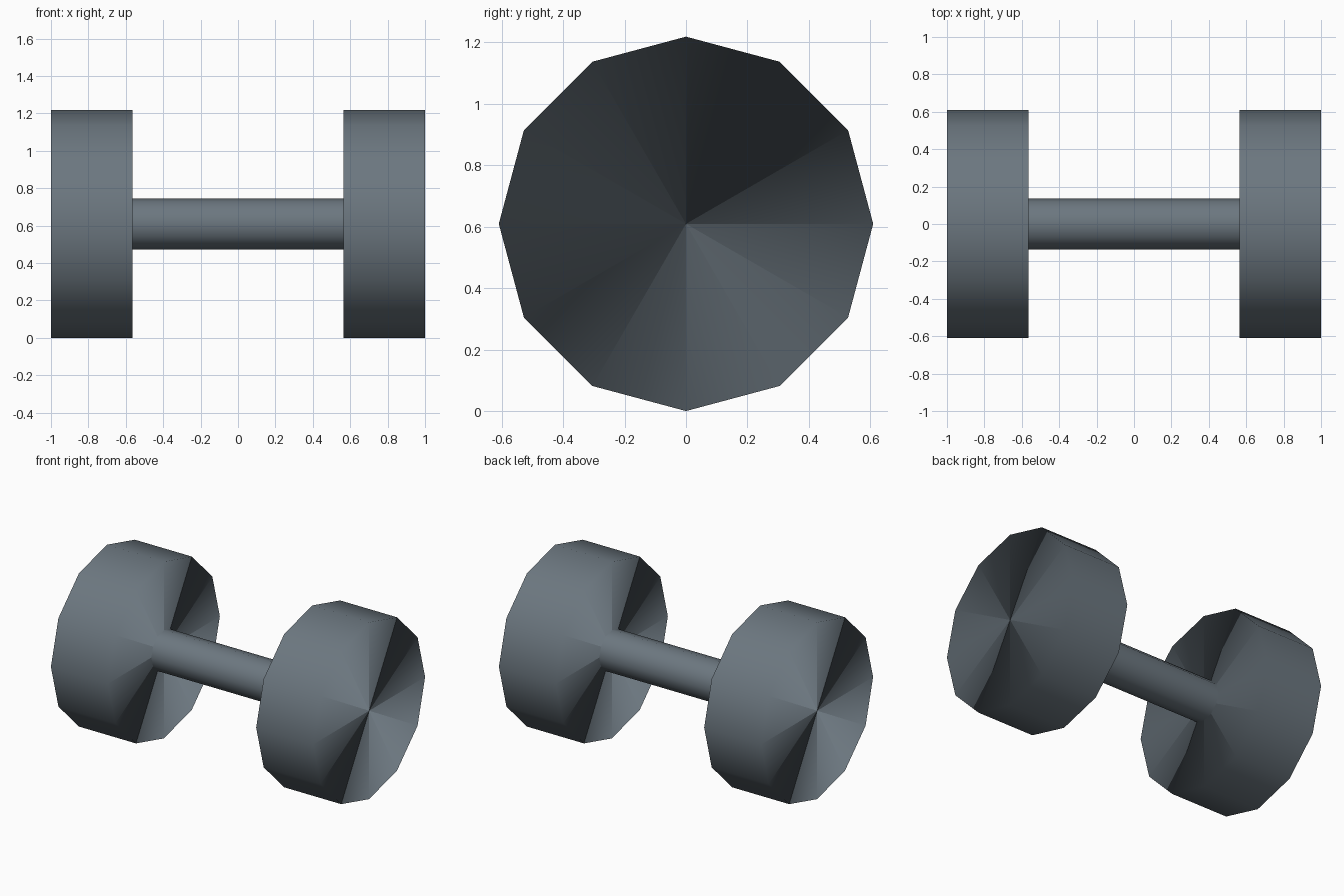
import bpy
import bmesh
from math import radians
from mathutils import Matrix, Vector

SIDES = 12
WEIGHT_RADIUS = 0.609
HANDLE_RADIUS = 0.137
INNER_X = 0.565
AXIS_Z = WEIGHT_RADIUS

cube = bpy.data.objects.get("Cube")
if cube:
    bpy.data.objects.remove(cube, do_unlink=True)

# Single metal colour
metal = bpy.data.materials.new("dark_steel_grey")
metal.use_nodes = True
colour = (0.15, 0.185, 0.215, 1)
metal.diffuse_color = colour
metal.node_tree.nodes["Principled BSDF"].inputs["Base Color"].default_value = colour


def radial(point):
    return Vector((0, point.y, point.z))


def rod(name, x_start, x_end, radius):
    """Twelve-sided cylinder along x, shaded smoothly around its axis."""
    bm = bmesh.new()
    bmesh.ops.create_cone(bm, cap_ends=True, cap_tris=True, segments=SIDES,
                          radius1=radius, radius2=radius, depth=x_end - x_start,
                          matrix=Matrix.Rotation(radians(90), 4, "Y"))
    bmesh.ops.recalc_face_normals(bm, faces=bm.faces)
    for face in bm.faces:
        face.smooth = True
    mesh = bpy.data.meshes.new(name)
    bm.to_mesh(mesh)
    bm.free()
    mesh.materials.append(metal)

    # Normals point away from the axis, on the end caps too
    normals = []
    for poly in mesh.polygons:
        for i in poly.loop_indices:
            out = radial(mesh.vertices[mesh.loops[i].vertex_index].co)
            if out.length < radius / 2:
                out = radial(poly.center)
            normals.append(out.normalized())
    mesh.normals_split_custom_set(normals)

    obj = bpy.data.objects.new(name, mesh)
    obj.location = ((x_start + x_end) / 2, 0, AXIS_Z)
    bpy.context.collection.objects.link(obj)
    return obj


# Handle bar and the two end weights
rod("handle", -INNER_X, INNER_X, HANDLE_RADIUS)
rod("left_weight", INNER_X, 1, WEIGHT_RADIUS)
rod("right_weight", -1, -INNER_X, WEIGHT_RADIUS)
